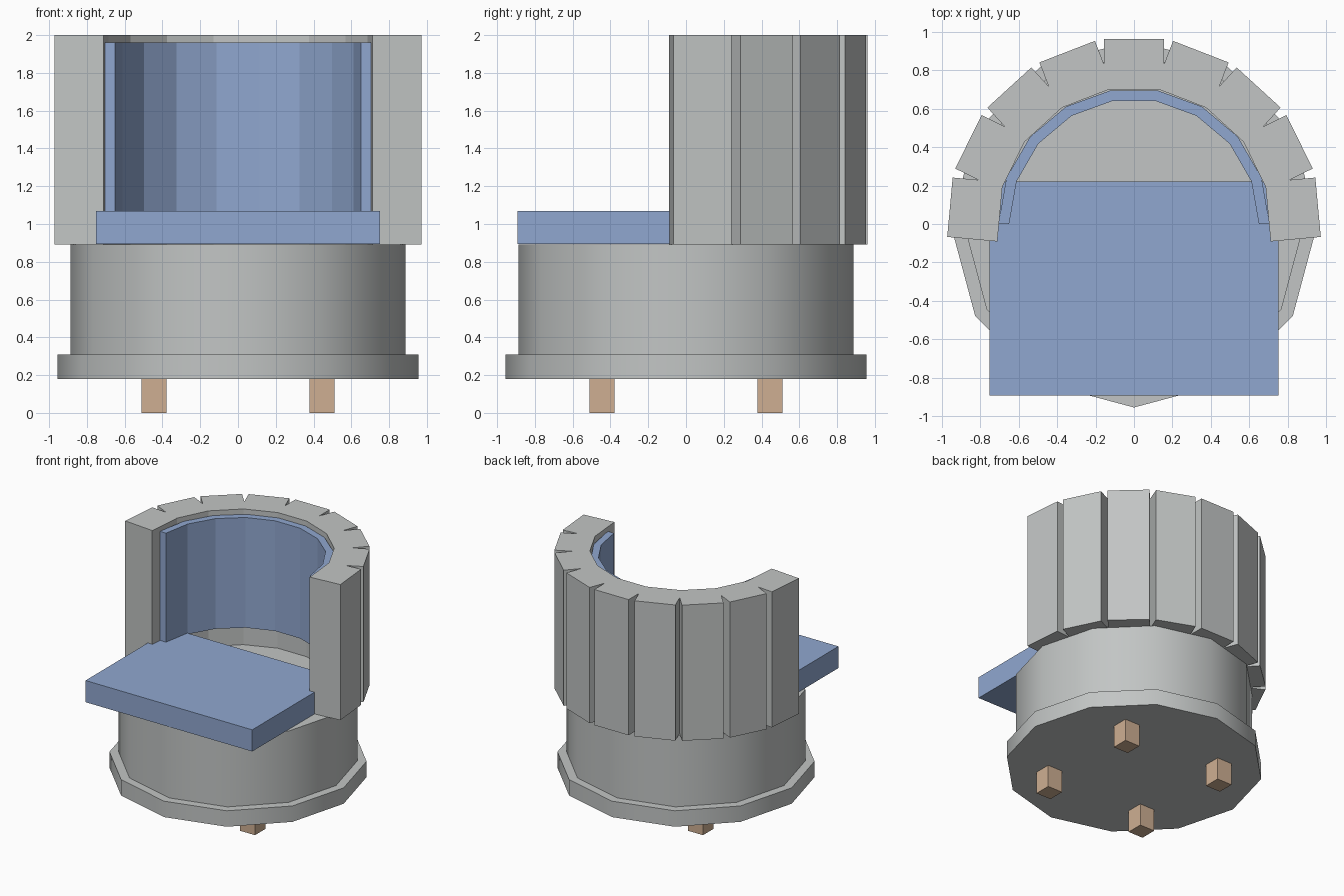
import bpy, bmesh, math

if "Cube" in bpy.data.objects:
    bpy.data.objects.remove(bpy.data.objects["Cube"])


def material(name, rgb):
    m = bpy.data.materials.new(name)
    m.diffuse_color = (*rgb, 1)
    m.use_nodes = True
    m.node_tree.nodes["Principled BSDF"].inputs["Base Color"].default_value = m.diffuse_color
    return m


GREY = material("grey shell", (0.54, 0.56, 0.555))
BLUE = material("blue upholstery", (0.28, 0.39, 0.63))
WOOD = material("tan wood", (0.62, 0.43, 0.29))


def polar(r, deg):
    """Point at radius r, angle measured from the back (+y) towards +x."""
    a = math.radians(deg)
    return r * math.sin(a), r * math.cos(a)


def prism(name, outline, z0, z1, mat, smooth=False):
    """Extrude a flat outline from z0 up to z1."""
    bm = bmesh.new()
    face = bm.faces.new([bm.verts.new((x, y, z0)) for x, y in outline])
    new = bmesh.ops.extrude_face_region(bm, geom=[face])["geom"]
    for v in new:
        if isinstance(v, bmesh.types.BMVert):
            v.co.z = z1
    bmesh.ops.recalc_face_normals(bm, faces=bm.faces)
    me = bpy.data.meshes.new(name)
    bm.to_mesh(me)
    bm.free()
    me.materials.append(mat)
    ob = bpy.data.objects.new(name, me)
    bpy.context.collection.objects.link(ob)
    if smooth:
        bpy.ops.object.select_all(action='DESELECT')
        ob.select_set(True)
        bpy.context.view_layer.objects.active = ob
        bpy.ops.object.shade_smooth_by_angle(angle=math.radians(40))
    return ob


def rect(x0, x1, y0, y1):
    return [(x0, y0), (x1, y0), (x1, y1), (x0, y1)]


# Base: twelve-sided flange and drum
for name, r, z0, z1 in (("base_flange", 0.955, 0.18, 0.31),
                        ("base_drum", 0.886, 0.31, 0.892)):
    prism(name, [polar(r, 30 * i) for i in range(12)], z0, z1, GREY, smooth=True)

# Feet
for i, (sx, sy) in enumerate(((-1, -1), (1, -1), (-1, 1), (1, 1))):
    x, y = 0.445 * sx, 0.445 * sy
    prism(f"foot_{i + 1}", rect(x - 0.067, x + 0.067, y - 0.067, y + 0.067), 0, 0.18, WOOD)

# Backrest: nine straight panels with V grooves between them
STEP, HALF, OUTER, INNER = 21.2, 0.155, 0.962, 0.70


def panel_point(angle, radius, side):
    a = math.radians(angle)
    return (radius * math.sin(a) + side * math.cos(a),
            radius * math.cos(a) - side * math.sin(a))


outer, inner = [], [panel_point(-4 * STEP, INNER, -HALF)]
for i in range(-4, 5):
    outer += [panel_point(i * STEP, OUTER, s) for s in (-HALF, HALF)]
    if i < 4:
        mid = (i + 0.5) * STEP
        outer.append(polar(HALF / math.sin(math.radians(STEP / 2)), mid))
        inner.append(polar(INNER / math.cos(math.radians(STEP / 2)), mid))
inner.append(panel_point(4 * STEP, INNER, HALF))
prism("backrest_shell", outer + inner[::-1], 0.892, 2.0, GREY)

# Upholstered liner inside the backrest
angles = range(-90, 91, 20)
prism("backrest_liner",
      [polar(0.706, a) for a in angles] + [polar(0.65, a) for a in reversed(angles)],
      1.06, 1.96, BLUE)

# Seat cushion
prism("seat", rect(-0.753, 0.753, -0.892, 0.22), 0.893, 1.07, BLUE)
